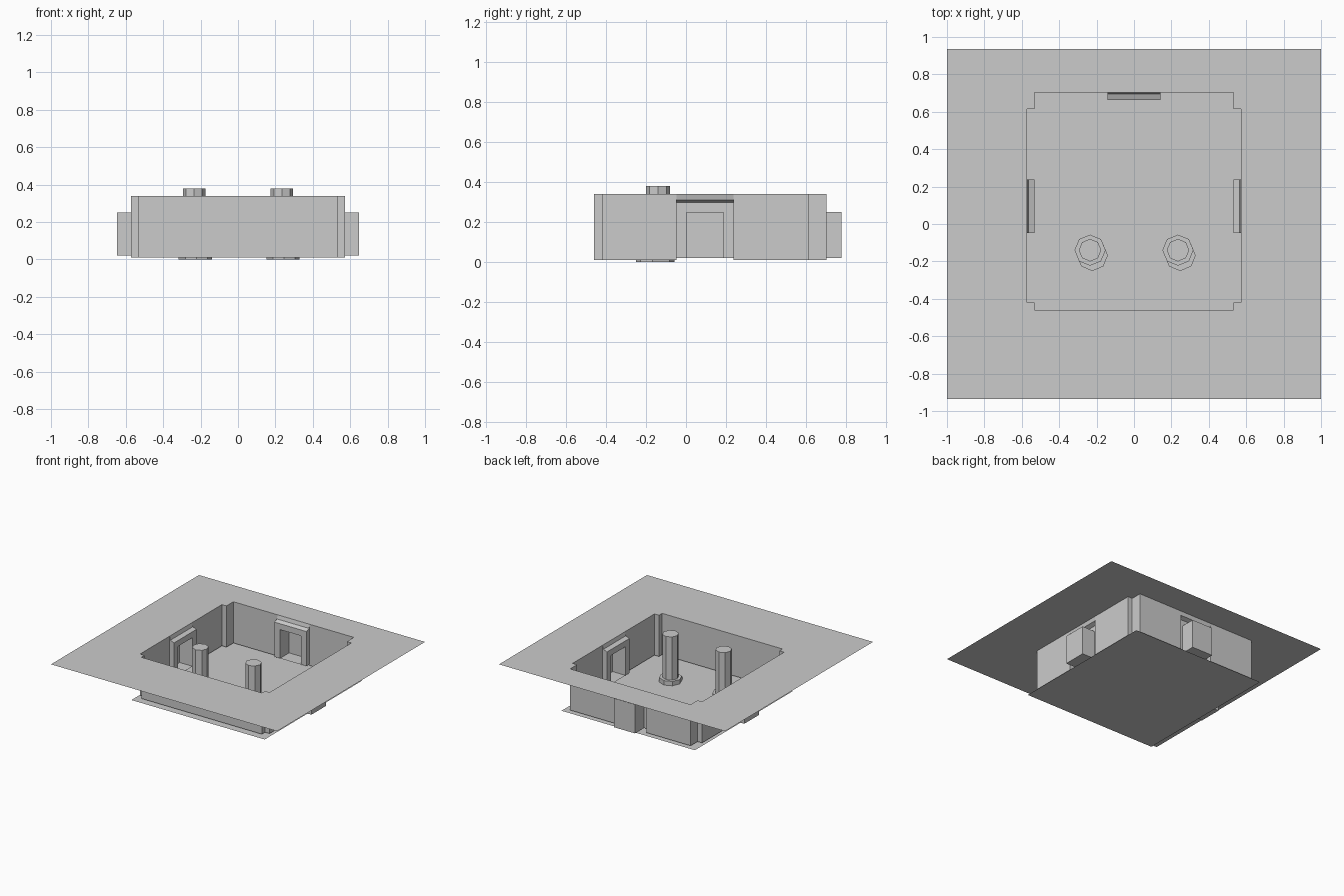
import bpy
from math import pi
from mathutils import Matrix, Vector

if "Cube" in bpy.data.objects:
    bpy.data.objects.remove(bpy.data.objects["Cube"], do_unlink=True)

grey = bpy.data.materials.new("plain grey")
grey.use_nodes = True
colour = (0.6, 0.6, 0.6, 1)
grey.diffuse_color = colour
grey.node_tree.nodes["Principled BSDF"].inputs["Base Color"].default_value = colour

RIM, WALL_BASE, SILL = 0.34, 0.01, 0.02
SIDE, INSET = 0.573, 0.533            # half widths of the room and its narrow ends
FRONT, BACK = -0.46, 0.703
FRONT_STEP, BACK_STEP = -0.42, 0.615
HALF = 0.142                          # half width of a niche frame
NICHE_Y = 0.095


def add_mesh(name, faces, mirror=False, matrix=None):
    """Make an object from a list of polygons, each a list of points."""
    verts, polys = [], []
    for face in faces:
        polys.append(range(len(verts), len(verts) + len(face)))
        verts += [matrix @ Vector(p) if matrix else p for p in face]
    mesh = bpy.data.meshes.new(name)
    mesh.from_pydata(verts, [], [list(p) for p in polys])
    mesh.materials.append(grey)
    obj = bpy.data.objects.new(name, mesh)
    bpy.context.collection.objects.link(obj)
    if mirror:
        obj.modifiers.new("Mirror", "MIRROR").use_clip = True
    return obj


def wall_strip(path, bottom, top):
    """Vertical quads standing along a plan path."""
    return [[(*a, bottom), (*b, bottom), (*b, top), (*a, top)]
            for a, b in zip(path, path[1:])]


def rect(a, b, c, d):
    """Quad in the u-z plane pieces of a niche, swept between two profile points."""
    return [a, b, c, d]


# Flat ground around the sunken room, one half mirrored
half_hole = [(0, BACK), (INSET, BACK), (INSET, BACK_STEP), (SIDE, BACK_STEP),
             (SIDE, FRONT_STEP), (INSET, FRONT_STEP), (INSET, FRONT), (0, FRONT)]
half_ground = [(0, -0.935), (1, -0.935), (1, 0.935), (0, 0.935)] + half_hole
add_mesh("ground_sheet", [[(x, y, RIM) for x, y in half_ground]], mirror=True)

# Room floor, slightly wider than the walls
add_mesh("room_floor", [[(-0.59, -0.505, 0), (0.59, -0.505, 0),
                         (0.59, 0.73, 0), (-0.59, 0.73, 0)]])

# Stepped walls, leaving gaps for the niche frames
back_path = [(HALF, BACK)] + half_hole[1:4] + [(SIDE, NICHE_Y + HALF)]
front_path = [(SIDE, NICHE_Y - HALF)] + half_hole[4:]
add_mesh("room_walls", wall_strip(back_path, WALL_BASE, RIM)
         + wall_strip(front_path, WALL_BASE, RIM), mirror=True)


# Niche: framed opening projecting into the room, with a box recess behind it.
# Local axes: x along the wall, y outward, z up.
def add_niche(name, location, angle):
    matrix = Matrix.Translation(location) @ Matrix.Rotation(angle, 4, "Z")
    proud, deep, opening, head, lintel = -0.04, 0.075, 0.093, 0.25, 0.297
    shoulder = (-0.008, 0.31)
    faces = []
    for s in (-1, 1):
        # jamb, outer return and recess side
        faces += wall_strip([(s * opening, proud), (s * HALF, proud)], SILL, lintel)
        faces.append([(s * HALF, 0, SILL), (s * HALF, proud, SILL),
                      (s * HALF, proud, lintel), (s * HALF, *shoulder),
                      (s * HALF, 0, RIM)])
        faces += wall_strip([(s * opening, proud), (s * opening, deep)], SILL, head)
    # lintel face, sloping top and upper lip
    faces += wall_strip([(-opening, proud), (opening, proud)], head, lintel)
    profile = [(proud, lintel), shoulder, (0, RIM)]
    faces += [[(-HALF, *a), (HALF, *a), (HALF, *b), (-HALF, *b)]
              for a, b in zip(profile, profile[1:])]
    # recess back, sill and ceiling
    faces += wall_strip([(-opening, deep), (opening, deep)], SILL, head)
    faces += [[(-opening, proud, z), (opening, proud, z),
               (opening, deep, z), (-opening, deep, z)] for z in (SILL, head)]
    add_mesh(name, faces, matrix=matrix)


add_niche("back_niche", (0, BACK, 0), 0)
add_niche("left_niche", (SIDE, NICHE_Y, 0), -pi / 2)
add_niche("right_niche", (-SIDE, NICHE_Y, 0), pi / 2)


# Octagonal pillars with a collar and a low offset foot
def add_prism(name, x, y, radius, height):
    bpy.ops.mesh.primitive_cylinder_add(vertices=8, radius=radius, depth=height,
                                        location=(x, y, height / 2))
    obj = bpy.context.object
    obj.name = name
    obj.data.materials.append(grey)


for side, x in (("left", 0.235), ("right", -0.235)):
    add_prism(side + "_pillar", x, -0.14, 0.06, 0.38)
    add_prism(side + "_pillar_collar", x, -0.14, 0.083, 0.035)
    add_prism(side + "_pillar_foot", x + 0.012, -0.168, 0.083, 0.015)
